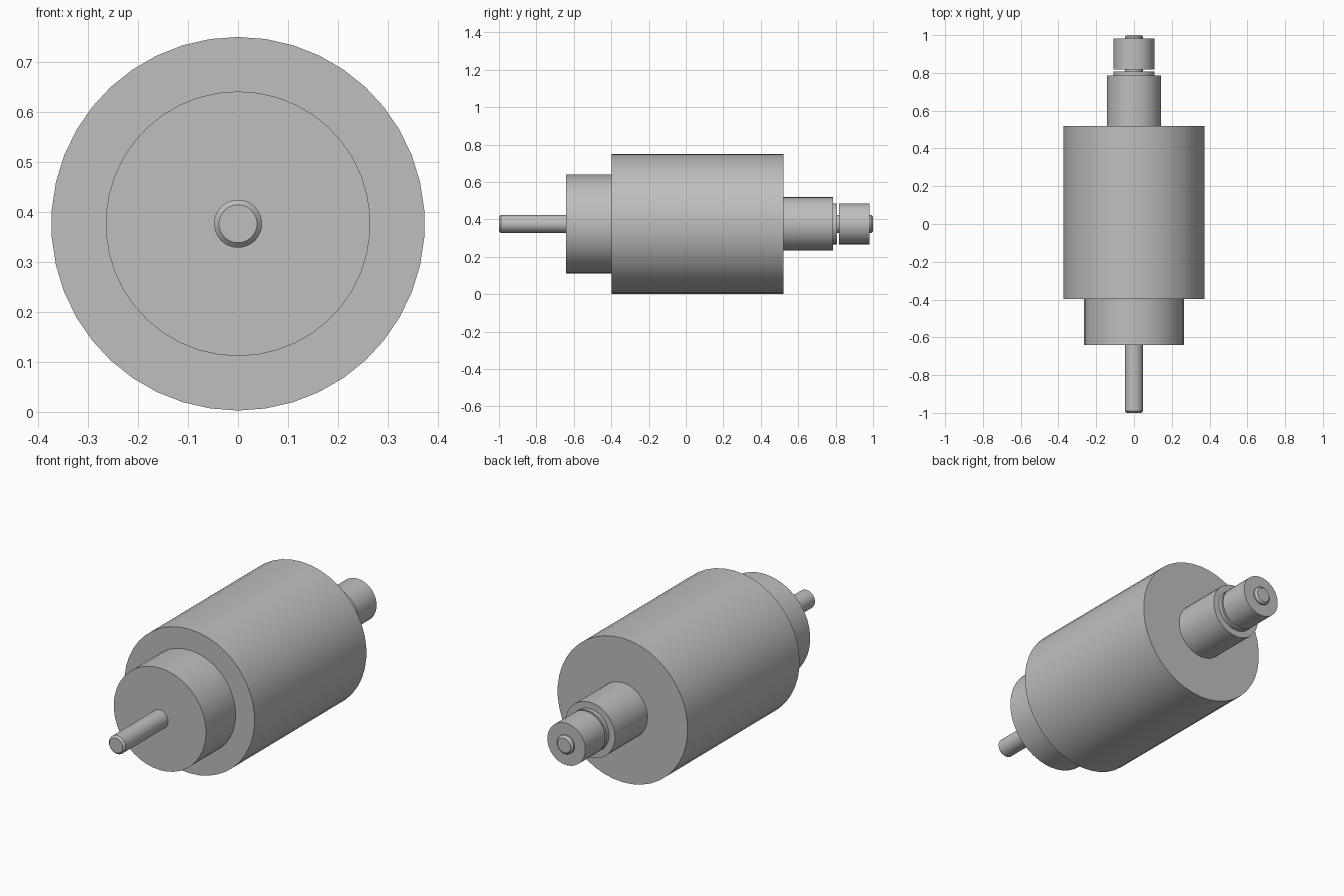
import bpy
import bmesh
from math import cos, sin, pi, radians

cube = bpy.data.objects.get("Cube")
if cube:
    bpy.data.objects.remove(cube, do_unlink=True)

SIDES = 42
AXIS_Z = 0.376

steel = bpy.data.materials.new("steel_grey")
steel.use_nodes = True
GREY = (0.52, 0.52, 0.52, 1)
steel.diffuse_color = GREY
steel.node_tree.nodes["Principled BSDF"].inputs["Base Color"].default_value = GREY


def turned_part(name, profile):
    """Closed solid of revolution along y from (y, radius) pairs."""
    bm = bmesh.new()
    rings = []
    for y, r in profile:
        angles = [2 * pi * i / SIDES for i in range(SIDES)]
        rings.append([bm.verts.new((r * sin(a), y, r * cos(a))) for a in angles])
    for a, b in zip(rings, rings[1:]):
        for i in range(SIDES):
            j = (i + 1) % SIDES
            bm.faces.new((a[i], a[j], b[j], b[i]))
    bm.faces.new(rings[0])
    bm.faces.new(rings[-1])
    bmesh.ops.recalc_face_normals(bm, faces=bm.faces)
    mesh = bpy.data.meshes.new(name)
    bm.to_mesh(mesh)
    bm.free()
    mesh.materials.append(steel)
    obj = bpy.data.objects.new(name, mesh)
    obj.location.z = AXIS_Z
    bpy.context.collection.objects.link(obj)
    bpy.ops.object.select_all(action="DESELECT")
    obj.select_set(True)
    bpy.context.view_layer.objects.active = obj
    bpy.ops.object.shade_smooth_by_angle(angle=radians(30))


# Chamfered shafts, front and rear
turned_part("front_shaft", [(-1, 0.038), (-0.99, 0.048), (-0.641, 0.048)])
turned_part("rear_shaft", [(0.808, 0.048), (0.99, 0.048), (1, 0.038)])

# Plain cylinders: start, end, radius
cylinders = {
    "front_boss": (-0.641, -0.398, 0.265),
    "main_body": (-0.398, 0.52, 0.374),
    "rear_boss": (0.52, 0.787, 0.143),
    "rear_collar": (0.787, 0.808, 0.109),
    "rear_cap": (0.818, 0.982, 0.109),
}
for name, (start, end, radius) in cylinders.items():
    turned_part(name, [(start, radius), (end, radius)])
